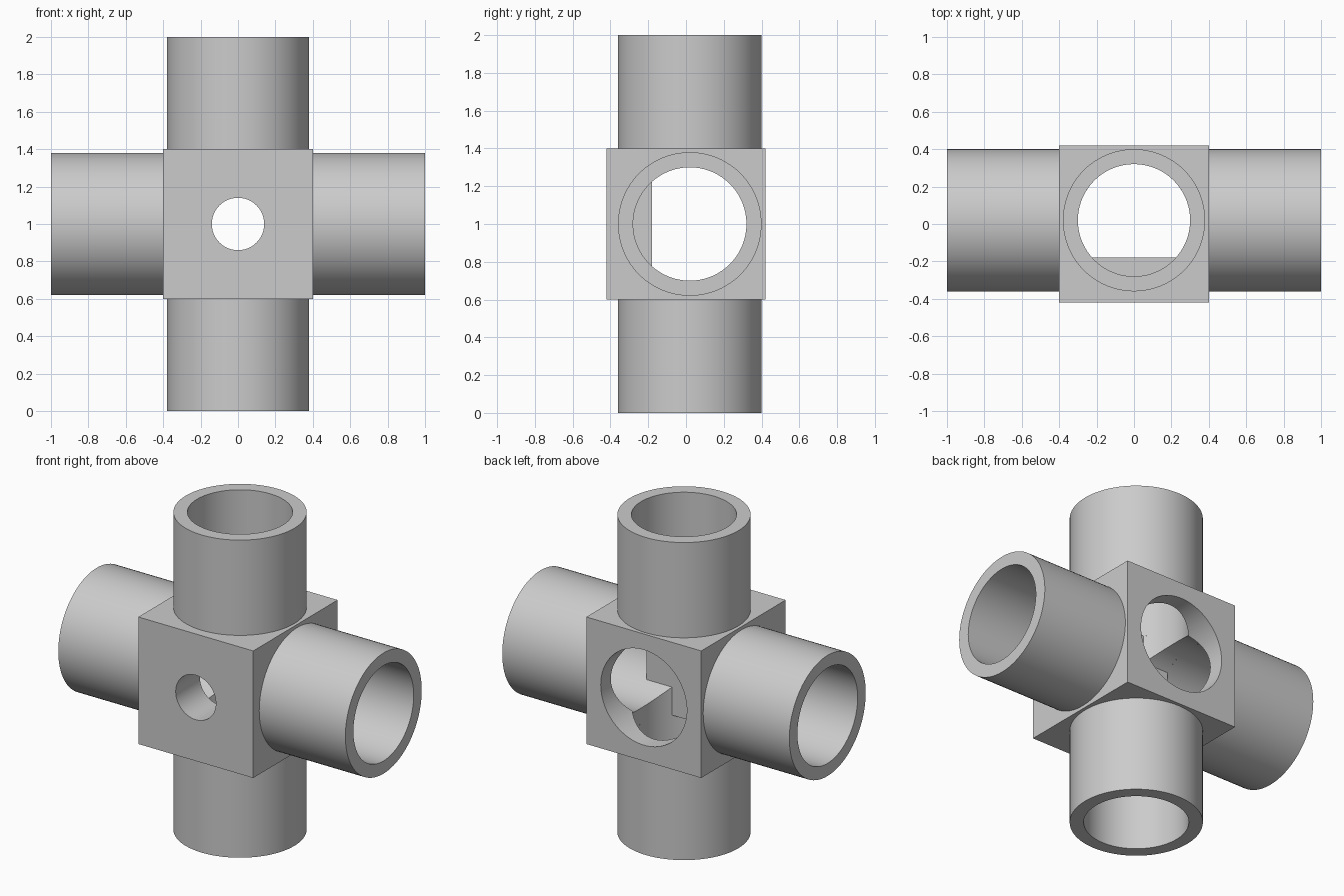
import bpy
import bmesh
import math
from mathutils import Matrix, Vector

if "Cube" in bpy.data.objects:
    bpy.data.objects.remove(bpy.data.objects["Cube"], do_unlink=True)

CENTRE = Vector((0, 0.02, 1))    # where the pipe axes cross
OUTER, BORE, PORT = 0.38, 0.30, 0.14
HALF, DEPTH = 0.40, 0.42         # core half width and half depth
FLOOR = -0.18                    # inner face of the thick front wall
SEGMENTS = 96

grey = bpy.data.materials.new("plain_grey")
grey.use_nodes = True
grey.diffuse_color = (0.6, 0.6, 0.6, 1)
grey.node_tree.nodes["Principled BSDF"].inputs["Base Color"].default_value = grey.diffuse_color


def make_object(name, bm):
    bmesh.ops.recalc_face_normals(bm, faces=bm.faces)
    mesh = bpy.data.meshes.new(name)
    bm.to_mesh(mesh)
    bm.free()
    mesh.materials.append(grey)
    obj = bpy.data.objects.new(name, mesh)
    bpy.context.collection.objects.link(obj)
    return obj


def activate(obj):
    bpy.ops.object.select_all(action='DESELECT')
    obj.select_set(True)
    bpy.context.view_layer.objects.active = obj


def place(axis, u, v, along):
    """Point at (u, v) across the axis; v follows y for the x and z pipes."""
    return CENTRE + Vector({'X': (along, v, u), 'Y': (u, along, v), 'Z': (u, v, along)}[axis])


def arc(radius, floor=None):
    """Full circle, or a circle cut flat below v = floor."""
    if floor is None:
        angles = [math.tau * i / SEGMENTS for i in range(SEGMENTS)]
    else:
        start = math.asin(floor / radius)
        sweep = math.pi - 2 * start
        angles = [start + sweep * i / SEGMENTS for i in range(SEGMENTS + 1)]
    return [(radius * math.cos(a), radius * math.sin(a)) for a in angles]


def prism(name, axis, profile, low, high):
    bm = bmesh.new()
    rings = [[bm.verts.new(place(axis, u, v, t)) for u, v in profile] for t in (low, high)]
    for ring in rings:
        bm.faces.new(ring)
    n = len(profile)
    for i in range(n):
        j = (i + 1) % n
        bm.faces.new((rings[0][i], rings[0][j], rings[1][j], rings[1][i]))
    return make_object(name, bm)


def pipe(name, axis, side):
    """Open tube running from the core face to its annular rim."""
    bm = bmesh.new()
    stations = ((OUTER, HALF), (OUTER, 1), (BORE, 1), (BORE, HALF))
    rings = [[bm.verts.new(place(axis, u, v, side * t)) for u, v in arc(r)] for r, t in stations]
    for a, b in zip(rings, rings[1:]):
        for i in range(SEGMENTS):
            j = (i + 1) % SEGMENTS
            bm.faces.new((a[i], a[j], b[j], b[i]))
    obj = make_object(name, bm)
    # point the open shell's faces outwards
    rim = max(obj.data.polygons, key=lambda p: side * (p.center - CENTRE)['XYZ'.index(axis)])
    if side * rim.normal['XYZ'.index(axis)] < 0:
        obj.data.flip_normals()
    return obj


# Block at the crossing
bm = bmesh.new()
bmesh.ops.create_cube(bm, size=2, matrix=Matrix.Translation((0, 0, 1))
                      @ Matrix.Diagonal((HALF, DEPTH, HALF, 1)))
core = make_object("core_block", bm)

# Bores through the block: flat-floored cross bores, wide back opening, small front port
flat = arc(BORE, FLOOR - CENTRE.y)
cutters = [
    prism("side_bore_cutter", 'X', flat, -0.5, 0.5),
    prism("upright_bore_cutter", 'Z', flat, -0.5, 0.5),
    prism("back_opening_cutter", 'Y', arc(BORE), 0.1, 0.6),
    prism("front_port_cutter", 'Y', arc(PORT), -0.6, 0),
]
activate(core)
for cutter in cutters:
    cutter.hide_render = True
    mod = core.modifiers.new(cutter.name, 'BOOLEAN')
    mod.operation = 'DIFFERENCE'
    mod.solver = 'EXACT'
    mod.object = cutter
    bpy.ops.object.modifier_apply(modifier=mod.name)
for cutter in cutters:
    bpy.data.objects.remove(cutter, do_unlink=True)

# Four pipe stubs
parts = [core,
         pipe("left_pipe", 'X', 1), pipe("right_pipe", 'X', -1),
         pipe("top_pipe", 'Z', 1), pipe("bottom_pipe", 'Z', -1)]
for part in parts:
    activate(part)
    bpy.ops.object.shade_smooth_by_angle(angle=math.radians(30))
